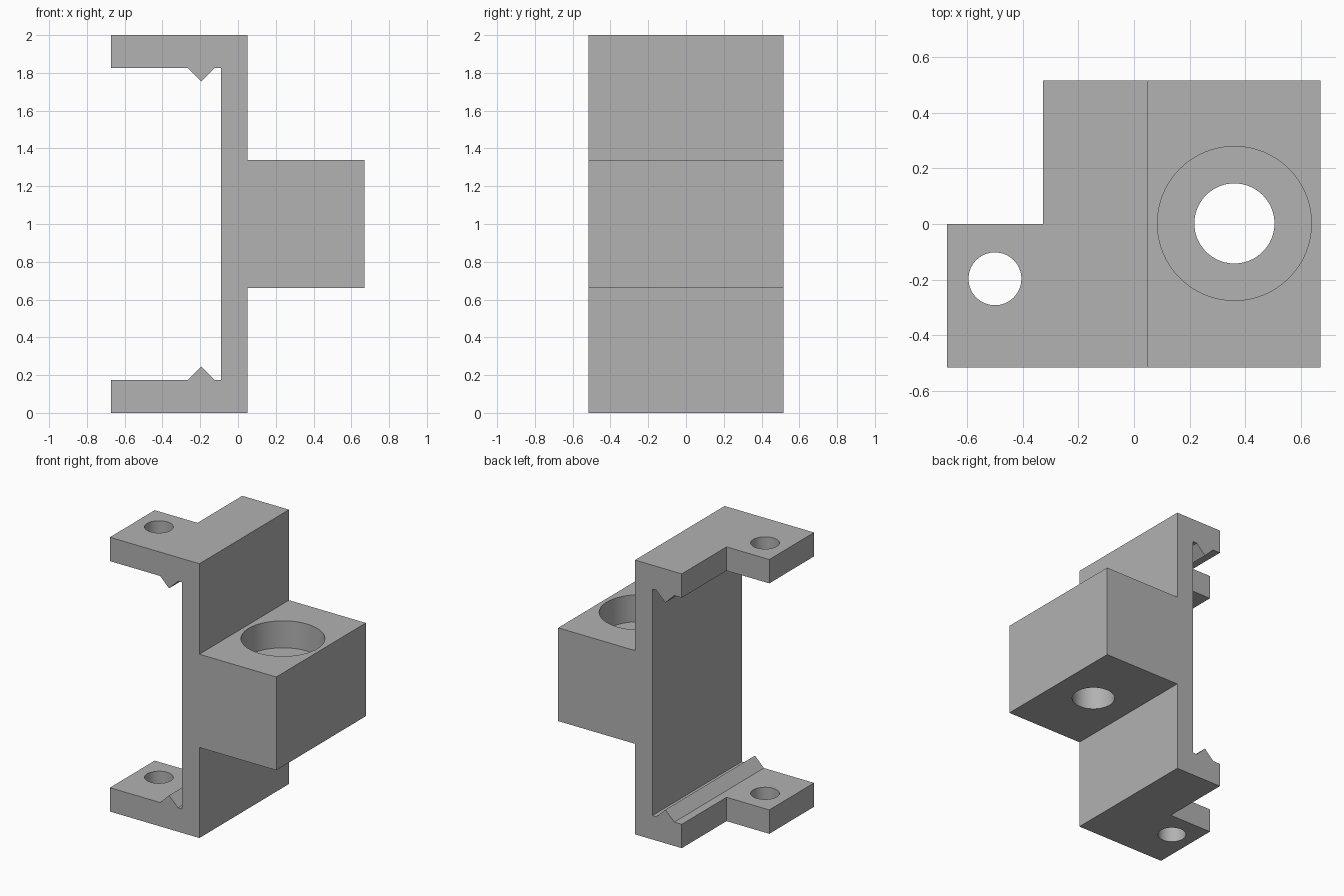
import bpy
import bmesh
from mathutils import Matrix

cube = bpy.data.objects.get("Cube")
if cube:
    bpy.data.objects.remove(cube, do_unlink=True)

HALF_DEPTH = 0.516
MID = 1.0

grey = bpy.data.materials.new("plain grey")
grey.use_nodes = True
colour = (0.445, 0.445, 0.445, 1)
grey.diffuse_color = colour
grey.node_tree.nodes["Principled BSDF"].inputs["Base Color"].default_value = colour


def make_object(name, bm):
    bmesh.ops.recalc_face_normals(bm, faces=bm.faces)
    mesh = bpy.data.meshes.new(name)
    bm.to_mesh(mesh)
    bm.free()
    mesh.materials.append(grey)
    obj = bpy.data.objects.new(name, mesh)
    bpy.context.collection.objects.link(obj)
    return obj


def cut_with(target, bm):
    """Subtract a temporary cutter solid from the target."""
    cutter = make_object("cutter", bm)
    cutter.hide_render = True
    mod = target.modifiers.new("cut", 'BOOLEAN')
    mod.operation = 'DIFFERENCE'
    mod.solver = 'EXACT'
    mod.object = cutter
    bpy.context.view_layer.objects.active = target
    bpy.ops.object.modifier_apply(modifier=mod.name)
    bpy.data.objects.remove(cutter, do_unlink=True)


def cut_hole(target, x, y, radius, z_low, z_high):
    bm = bmesh.new()
    bmesh.ops.create_cone(bm, cap_ends=True, segments=64, radius1=radius, radius2=radius,
                          depth=z_high - z_low,
                          matrix=Matrix.Translation((x, y, (z_low + z_high) / 2)))
    cut_with(target, bm)


# Bracket body: lower half outline, mirrored upward and extruded front to back
lower = [(0.67, 0.66), (0.05, 0.66), (0.05, 0), (-0.672, 0), (-0.672, 0.174),
         (-0.267, 0.174), (-0.195, 0.245), (-0.122, 0.174), (-0.09, 0.174)]
outline = lower + [(x, 2 * MID - z) for x, z in reversed(lower)]
bm = bmesh.new()
face = bm.faces.new([bm.verts.new((x, -HALF_DEPTH, z)) for x, z in outline])
swept = bmesh.ops.extrude_face_region(bm, geom=[face])
verts = [v for v in swept["geom"] if isinstance(v, bmesh.types.BMVert)]
bmesh.ops.translate(bm, verts=verts, vec=(0, 2 * HALF_DEPTH, 0))
bracket = make_object("clamp_bracket", bm)

# Notch in the rear outer corner of both flanges
bm = bmesh.new()
bmesh.ops.create_cube(bm, size=1, matrix=Matrix.Translation((-0.827, 0.5, MID))
                      @ Matrix.Diagonal((1, 1, 3, 1)))
cut_with(bracket, bm)

# Screw holes through both flanges
cut_hole(bracket, -0.5, -0.197, 0.095, -0.2, 2.2)

# Counterbored hole through the side block
cut_hole(bracket, 0.361, 0.002, 0.144, 0.4, 1.6)
cut_hole(bracket, 0.361, 0.002, 0.277, 1.143, 1.6)

# Smooth hole walls with sharp edges
bpy.ops.object.select_all(action='DESELECT')
bracket.select_set(True)
bpy.context.view_layer.objects.active = bracket
bpy.ops.object.shade_smooth_by_angle()
